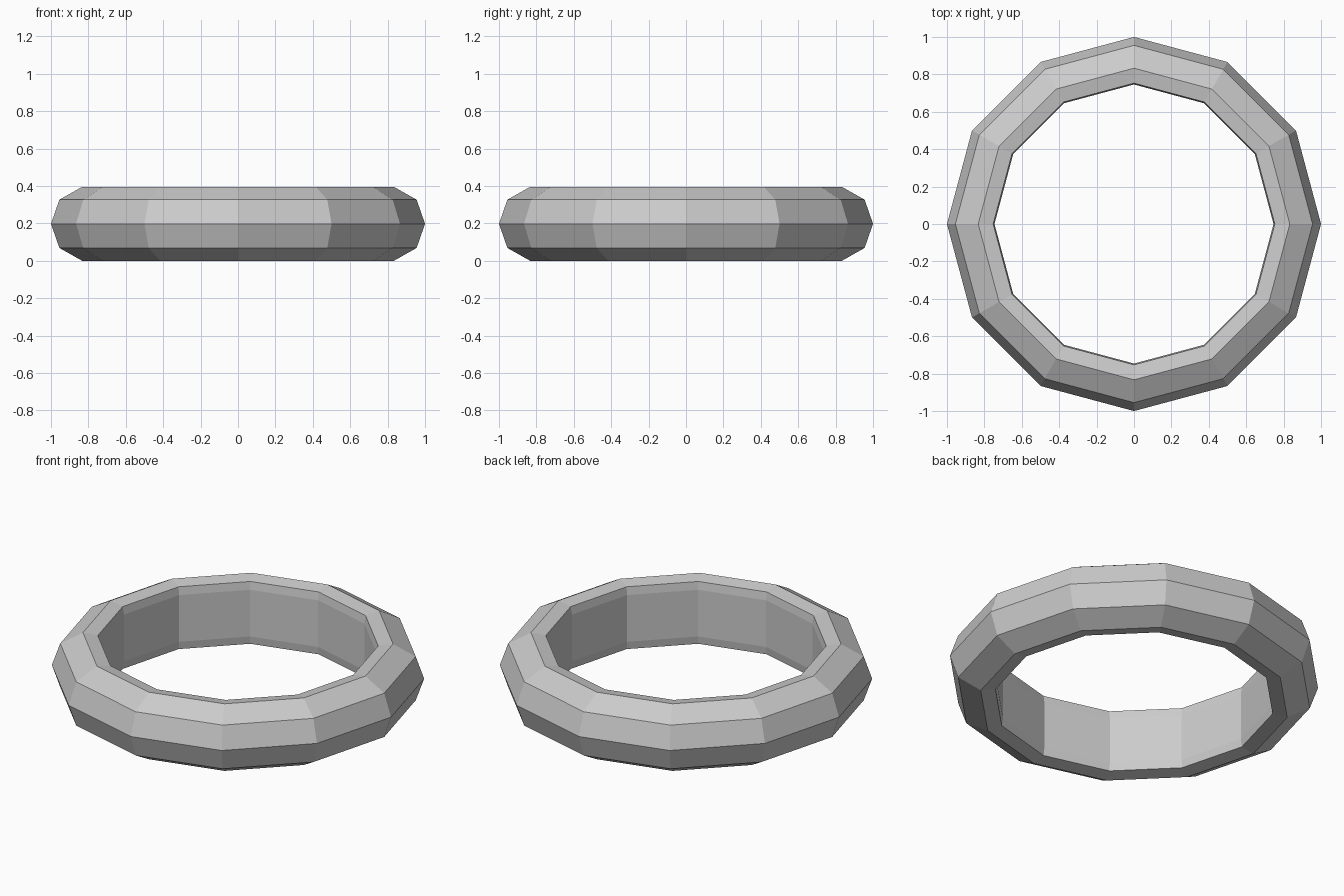
import bpy, bmesh
from math import cos, sin, tau

if "Cube" in bpy.data.objects:
    bpy.data.objects.remove(bpy.data.objects["Cube"])

# Upper half of the ring cross-section (radius, height above mid-plane), outside to inside
upper = [(0.955, 0.129), (0.833, 0.198), (0.753, 0.184), (0.746, 0.138)]
MID = 0.198
SIDES = 12

# Mirror the half profile into a closed loop
profile = [(1.0, 0.0)] + upper + [(r, -z) for r, z in reversed(upper)]

# Sweep the profile round the z axis
bm = bmesh.new()
rings = []
for i in range(SIDES):
    a = tau * i / SIDES
    rings.append([bm.verts.new((r * cos(a), r * sin(a), MID + z)) for r, z in profile])
n = len(profile)
for i in range(SIDES):
    p, q = rings[i], rings[(i + 1) % SIDES]
    for j in range(n):
        k = (j + 1) % n
        bm.faces.new((p[j], q[j], q[k], p[k]))
bmesh.ops.recalc_face_normals(bm, faces=bm.faces)

mesh = bpy.data.meshes.new("ring")
bm.to_mesh(mesh)
bm.free()
bpy.context.collection.objects.link(bpy.data.objects.new("ring", mesh))
